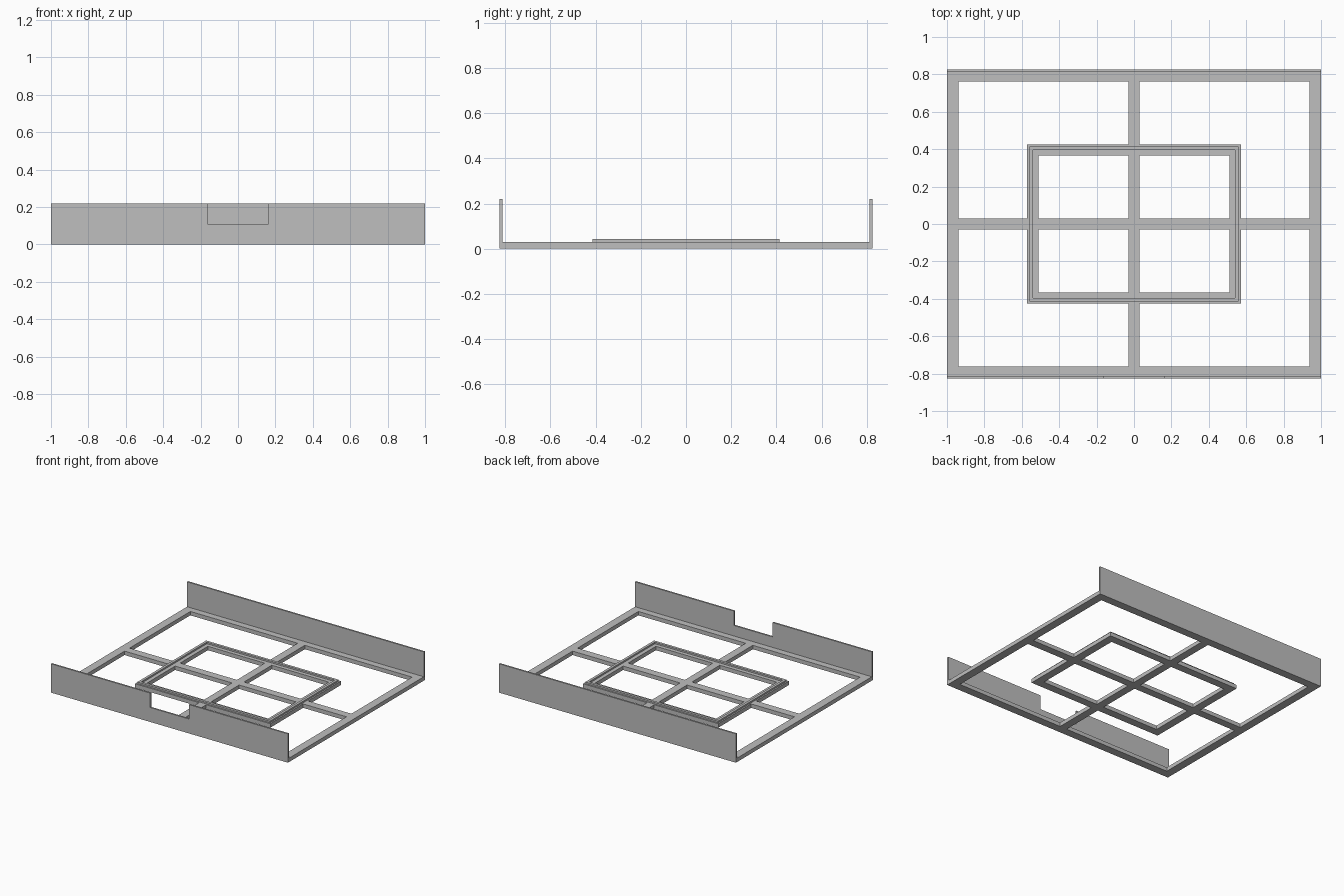
import bpy, bmesh
from mathutils import Vector

cube = bpy.data.objects.get("Cube")
if cube:
    bpy.data.objects.remove(cube, do_unlink=True)

grey = bpy.data.materials.new("light_grey")
grey.use_nodes = True
colour = (0.52, 0.52, 0.52, 1)
grey.diffuse_color = colour
grey.node_tree.nodes["Principled BSDF"].inputs["Base Color"].default_value = colour

HALF_X, HALF_Y = 1.0, 0.826      # overall footprint
WALL, HEIGHT = 0.013, 0.22       # upright walls
BASE = 0.03                      # thickness of the flat grid
RIM = 0.063                      # width of the outer and inner frame bars
BAR = 0.03                       # half width of the cross bars
INNER_X, INNER_Y = 0.571, 0.426  # outside of the inner frame


def extruded(name, polygons, offset):
    """Make a solid by extruding flat polygons that share edges."""
    bm = bmesh.new()
    for points in polygons:
        bm.faces.new([bm.verts.new(p) for p in points])
    bmesh.ops.remove_doubles(bm, verts=bm.verts, dist=0.0001)
    result = bmesh.ops.extrude_face_region(bm, geom=bm.faces[:], use_keep_orig=True)
    top = [v for v in result["geom"] if isinstance(v, bmesh.types.BMVert)]
    bmesh.ops.translate(bm, verts=top, vec=Vector(offset))
    bmesh.ops.recalc_face_normals(bm, faces=bm.faces[:])
    bmesh.ops.dissolve_limit(bm, angle_limit=0.01, verts=bm.verts[:], edges=bm.edges[:])
    mesh = bpy.data.meshes.new(name)
    bm.to_mesh(mesh)
    bm.free()
    mesh.materials.append(grey)
    obj = bpy.data.objects.new(name, mesh)
    bpy.context.collection.objects.link(obj)
    return obj


def cells(xs, ys, z, keep):
    """Rectangles of a mirrored grid whose centre passes the rule."""
    xs = sorted([-x for x in xs] + xs)
    ys = sorted([-y for y in ys] + ys)
    return [[(a, c, z), (b, c, z), (b, d, z), (a, d, z)]
            for a, b in zip(xs, xs[1:]) for c, d in zip(ys, ys[1:])
            if keep(abs(a + b) / 2, abs(c + d) / 2)]


def in_ring(x, y, outer_x, outer_y, width):
    inside = x < outer_x and y < outer_y
    return inside and (x > outer_x - width or y > outer_y - width)


def in_base(x, y):
    return (x < BAR or y < BAR
            or in_ring(x, y, HALF_X, HALF_Y, RIM)
            or in_ring(x, y, INNER_X, INNER_Y, RIM - 0.002))


# Flat grid: outer frame, inner frame and cross bars in one plate
extruded("base_grid",
         cells([BAR, INNER_X - RIM + 0.002, INNER_X, HALF_X - RIM, HALF_X],
               [BAR, INNER_Y - RIM + 0.002, INNER_Y, HALF_Y - RIM, HALF_Y - WALL],
               0, in_base),
         (0, 0, BASE))

# Raised lip on the inner frame
LIP_X, LIP_Y, LIP = INNER_X - 0.011, INNER_Y - 0.011, 0.02
extruded("inner_lip",
         cells([LIP_X - LIP, LIP_X], [LIP_Y - LIP, LIP_Y], BASE,
               lambda x, y: in_ring(x, y, LIP_X, LIP_Y, LIP)),
         (0, 0, 0.012))


# Upright walls; the front one has a notch in its top edge
def wall(name, y, profile):
    extruded(name, [[(x, y, z) for x, z in profile]], (0, WALL, 0))


NOTCH_X, NOTCH_Z = 0.163, 0.11
bottom = [(-HALF_X, 0), (HALF_X, 0), (HALF_X, HEIGHT)]
notch = [(NOTCH_X, HEIGHT), (NOTCH_X, NOTCH_Z), (-NOTCH_X, NOTCH_Z), (-NOTCH_X, HEIGHT)]
corner = [(-HALF_X, HEIGHT)]
wall("back_wall", HALF_Y - WALL, bottom + corner)
wall("front_wall", -HALF_Y, bottom + notch + corner)
